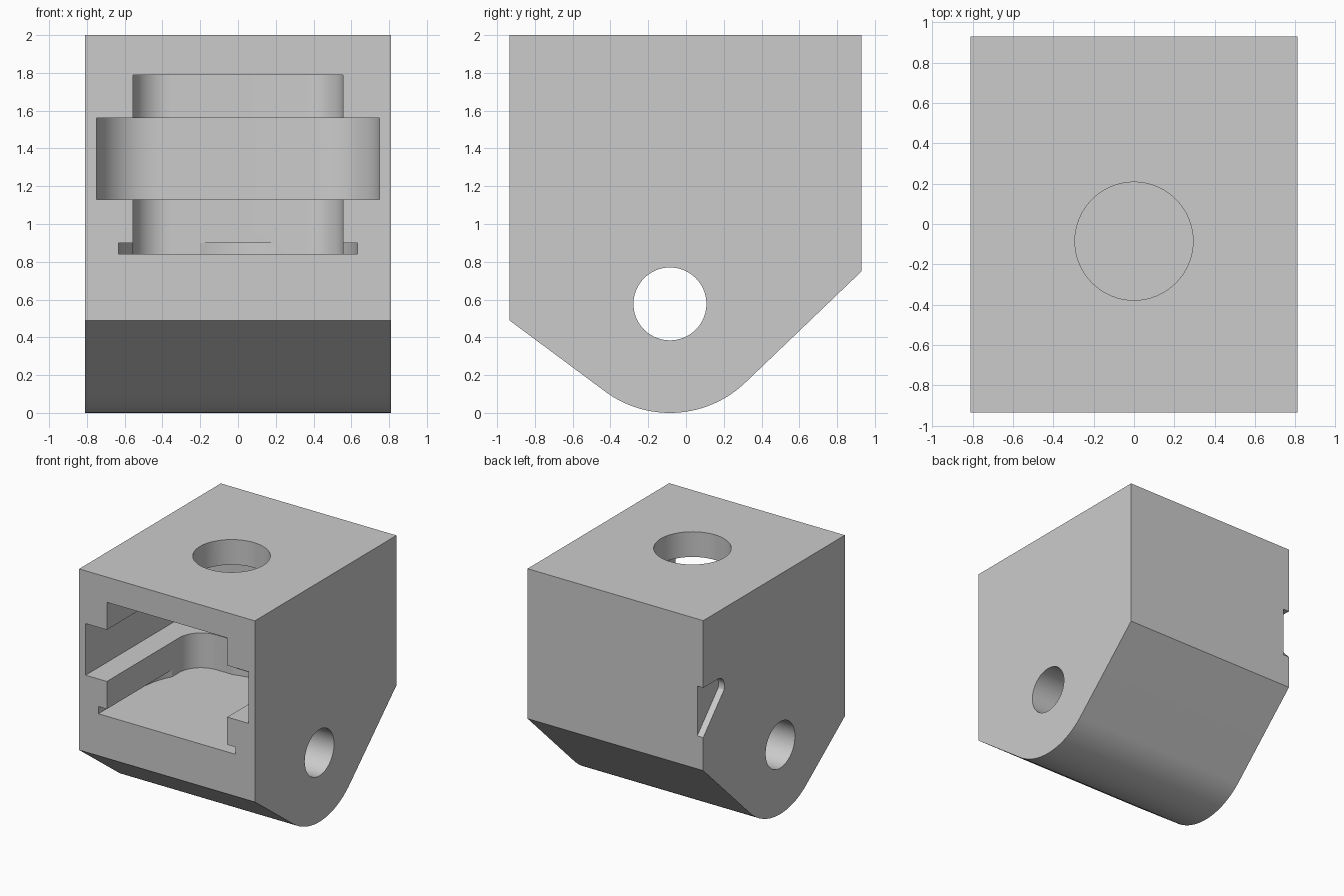
import bpy
import bmesh
import math
from mathutils import Vector

cube = bpy.data.objects.get("Cube")
if cube:
    bpy.data.objects.remove(cube, do_unlink=True)

grey = bpy.data.materials.new("plain_grey")
grey.use_nodes = True
GREY = (0.6, 0.6, 0.6, 1)
grey.diffuse_color = GREY
grey.node_tree.nodes["Principled BSDF"].inputs["Base Color"].default_value = GREY

PIVOT_Y, PIVOT_Z = -0.085, 0.577
FRONT, BACK, HALF_W = -0.935, 0.93, 0.81


def prism(name, outline, axis, low, high):
    """Extrude a 2D outline along x (outline is y, z) or z (outline is x, y)."""
    bm = bmesh.new()
    place = {"x": lambda a, b: (low, a, b), "z": lambda a, b: (a, b, low)}[axis]
    face = bm.faces.new([bm.verts.new(place(a, b)) for a, b in outline])
    side = bmesh.ops.extrude_face_region(bm, geom=[face])["geom"]
    shift = Vector((high - low, 0, 0) if axis == "x" else (0, 0, high - low))
    bmesh.ops.translate(bm, vec=shift, verts=[v for v in side if isinstance(v, bmesh.types.BMVert)])
    bmesh.ops.recalc_face_normals(bm, faces=bm.faces)
    mesh = bpy.data.meshes.new(name)
    bm.to_mesh(mesh)
    bm.free()
    mesh.materials.append(grey)
    obj = bpy.data.objects.new(name, mesh)
    bpy.context.collection.objects.link(obj)
    return obj


def arc(cx, cy, r, start, end, steps):
    angles = [math.radians(start + (end - start) * i / steps) for i in range(steps + 1)]
    return [(cx + r * math.cos(a), cy + r * math.sin(a)) for a in angles]


def circle(cx, cy, r, steps=64):
    return arc(cx, cy, r, 0, 360, steps)[:-1]


def slot(half, back, r):
    """Pocket plan, open at the front, with rounded rear corners."""
    return ([(-half, FRONT - 0.1), (half, FRONT - 0.1)]
            + arc(half - r, back - r, r, 0, 90, 16)
            + arc(r - half, back - r, r, 90, 180, 16))


# Block with a rounded, tapered underside
body = prism("body", [(BACK, 0.75), (BACK, 2), (FRONT, 2), (FRONT, 0.49)]
             + arc(PIVOT_Y, PIVOT_Z, PIVOT_Z, 235, 313.5, 32), "x", -HALF_W, HALF_W)

# Lip groove at the pocket floor ends in a half circle
lip = [(-0.633, FRONT - 0.1), (0.633, FRONT - 0.1)] + arc(0, -0.38, 0.633, 0, 180, 40)

# Small slanted notch on the rear of the right side
notch = ([(1.0, 0.95), (1.0, 1.44)] + arc(0.74, 1.35, 0.09, 90, 200, 10))

cutters = [
    prism("pocket_cutter", slot(0.555, 0.22, 0.2), "z", 0.84, 1.79),
    prism("wide_slot_cutter", slot(0.75, 0.55, 0.33), "z", 1.13, 1.56),
    prism("lip_cutter", lip, "z", 0.84, 0.90),
    prism("top_hole_cutter", circle(0, PIVOT_Y, 0.293), "z", 1.5, 2.2),
    prism("pivot_hole_cutter", circle(PIVOT_Y, PIVOT_Z, 0.193), "x", -1, 1),
    prism("notch_cutter", notch, "x", -1, -0.755),
]

bpy.context.view_layer.objects.active = body
for cutter in cutters:
    mod = body.modifiers.new(cutter.name, "BOOLEAN")
    mod.operation = "DIFFERENCE"
    mod.solver = "EXACT"
    mod.object = cutter
    bpy.ops.object.modifier_apply(modifier=mod.name)
    bpy.data.objects.remove(cutter, do_unlink=True)

# Smooth curved walls, crisp edges
bpy.ops.object.select_all(action="DESELECT")
body.select_set(True)
bpy.ops.object.shade_smooth_by_angle(angle=math.radians(20))
